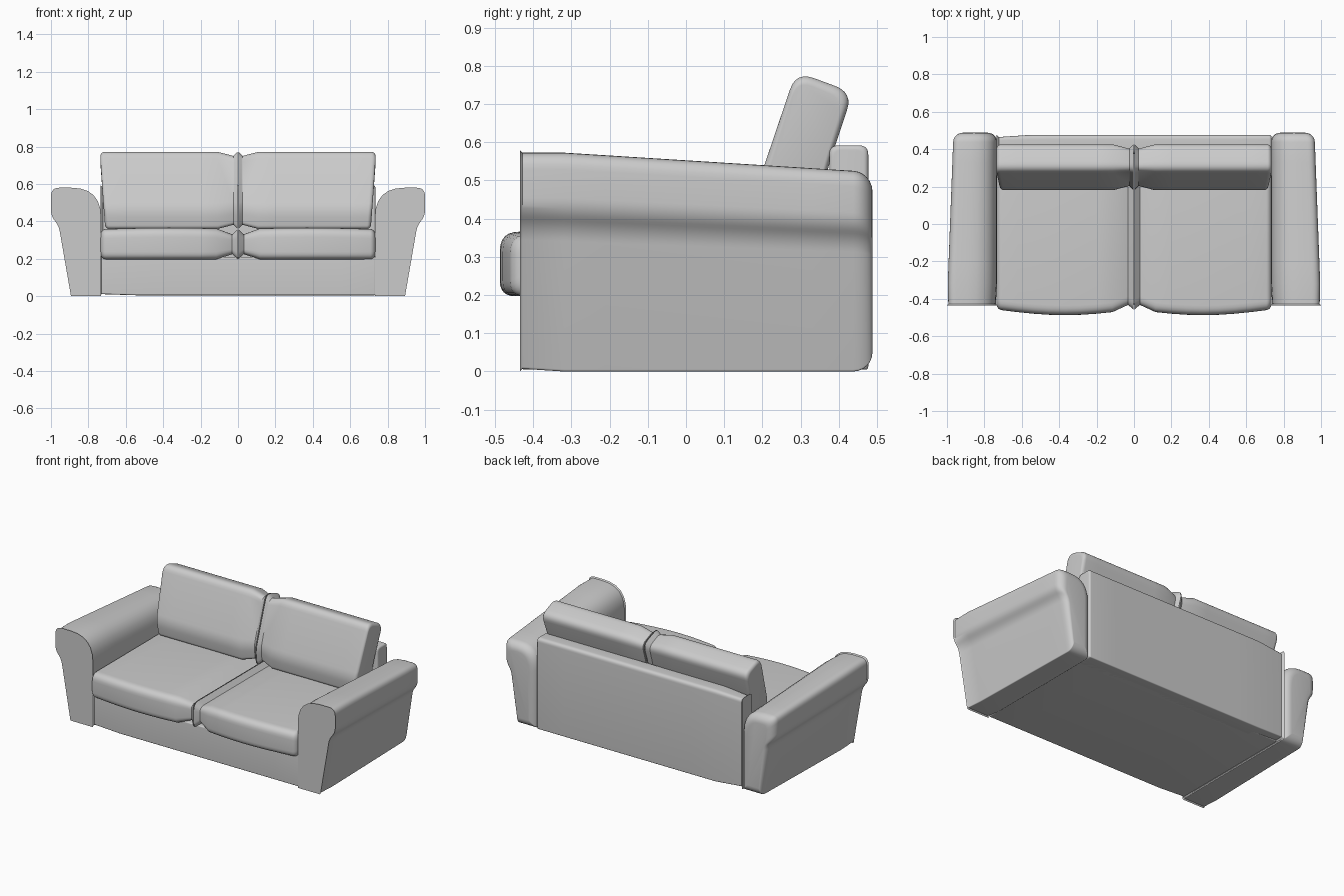
import bpy, bmesh, math
from mathutils import Vector

if "Cube" in bpy.data.objects:
    bpy.data.objects.remove(bpy.data.objects["Cube"])


def rounded(corners, n=6):
    """Closed 2D outline from (u, v, radius) corners."""
    pts = []
    for i, (u, v, r) in enumerate(corners):
        p = Vector((u, v))
        a = Vector(corners[i - 1][:2]) - p
        b = Vector(corners[(i + 1) % len(corners)][:2]) - p
        a, b = p + a.normalized() * r, p + b.normalized() * r
        for k in range(n + 1):
            t = k / n
            pts.append(a * (1 - t) ** 2 + p * (2 * t * (1 - t)) + b * t * t)
    return pts


def inset(pts, d):
    """Shrink an outline by d on every side."""
    lo = [min(p[i] for p in pts) for i in (0, 1)]
    hi = [max(p[i] for p in pts) for i in (0, 1)]
    c = [(lo[i] + hi[i]) / 2 for i in (0, 1)]
    s = [1 - 2 * d / (hi[i] - lo[i]) for i in (0, 1)]
    return [Vector((c[i] + (p[i] - c[i]) * s[i] for i in (0, 1))) for p in pts]


def stations(start, end, r0, r1, mid=8, n=6):
    """(position, inset) pairs with rounded ends of radius r0 and r1."""
    arc = [k / n * math.pi / 2 for k in range(n + 1)]
    out = [(start + r0 * (1 - math.sin(a)), r0 * (1 - math.cos(math.pi / 2 - a))) for a in arc]
    out += [(start + r0 + (end - r1 - start - r0) * k / mid, 0) for k in range(1, mid)]
    out += [(end - r1 * (1 - math.sin(a)), r1 * (1 - math.cos(a))) for a in arc]
    return sorted(out)


def loft(name, rings, mirror=False):
    bm = bmesh.new()
    loops = [[bm.verts.new(p) for p in ring] for ring in rings]
    n = len(loops[0])
    for a, b in zip(loops, loops[1:]):
        for i in range(n):
            j = (i + 1) % n
            bm.faces.new((a[i], a[j], b[j], b[i]))
    bm.faces.new(loops[0])
    bm.faces.new(loops[-1])
    bmesh.ops.recalc_face_normals(bm, faces=bm.faces)
    me = bpy.data.meshes.new(name)
    bm.to_mesh(me)
    bm.free()
    ob = bpy.data.objects.new(name, me)
    bpy.context.collection.objects.link(ob)
    me.polygons.foreach_set("use_smooth", [True] * len(me.polygons))
    me.set_sharp_from_angle(angle=math.radians(40))
    if mirror:
        ob.modifiers.new("Mirror", 'MIRROR').use_mirror_merge = False
    return ob


def along_x(name, profile, x0, x1, r, mirror=False, shape=lambda t, y, z: (0, y, z)):
    """Loft a (y, z) profile along x; shape() can bend it, t runs 0..1."""
    rings = []
    for x, d in stations(x0, x1, r, r):
        ring = []
        for p in inset(profile, d):
            dx, y, z = shape((x - x0) / (x1 - x0), *p)
            ring.append((x + dx, y, z))
        rings.append(ring)
    return loft(name, rings, mirror)


# Flared arms, lower and narrower towards the back
arm = rounded([(0.732, 0.0, 0.005), (0.732, 0.58, 0.16), (1.0, 0.58, 0.045),
               (1.0, 0.43, 0.03), (0.958, 0.375, 0.03), (0.893, 0.0, 0.006)])
rings = []
for y, d in stations(-0.435, 0.488, 0.007, 0.05):
    t = (y + 0.435) / 0.923
    sec = [Vector((0.732 + (p.x - 0.732) * (1 - 0.13 * t), p.y * (1 - 0.1 * t))) for p in arm]
    rings.append([(p.x, y, p.y) for p in inset(sec, d)])
loft("arms", rings, mirror=True)

# Base and back panel
along_x("base", rounded([(-0.43, 0.005, 0.008), (-0.43, 0.21, 0.008),
                         (0.42, 0.21, 0.008), (0.42, 0.005, 0.008)]), -0.735, 0.735, 0.006)
along_x("back_panel", rounded([(0.375, 0.005, 0.008), (0.375, 0.592, 0.025),
                               (0.477, 0.592, 0.025), (0.477, 0.005, 0.008)]), -0.735, 0.735, 0.012)


# Seat cushions with a bowed front
def bow(t, y, z):
    s = math.sin(math.pi * t)
    return 0, y - 0.03 * s * (0.4 - y) / 0.85, z + (0.008 * s if z > 0.28 else 0)


along_x("seat_cushions", rounded([(-0.457, 0.197, 0.04), (-0.457, 0.358, 0.05),
                                  (0.375, 0.358, 0.03), (0.375, 0.197, 0.03)]),
        0.003, 0.735, 0.028, True, bow)


# Leaning back cushions, narrower at the outer bottom
def taper(t, y, z):
    low = max(0, (0.7 - z) / 0.34)
    return -0.025 * t * low, y, z


along_x("back_cushions", rounded([(0.19, 0.36, 0.02), (0.178, 0.46, 0.04), (0.288, 0.785, 0.05),
                                  (0.437, 0.73, 0.05), (0.37, 0.53, 0.05), (0.335, 0.36, 0.02)]),
        0.003, 0.735, 0.022, True, taper)
